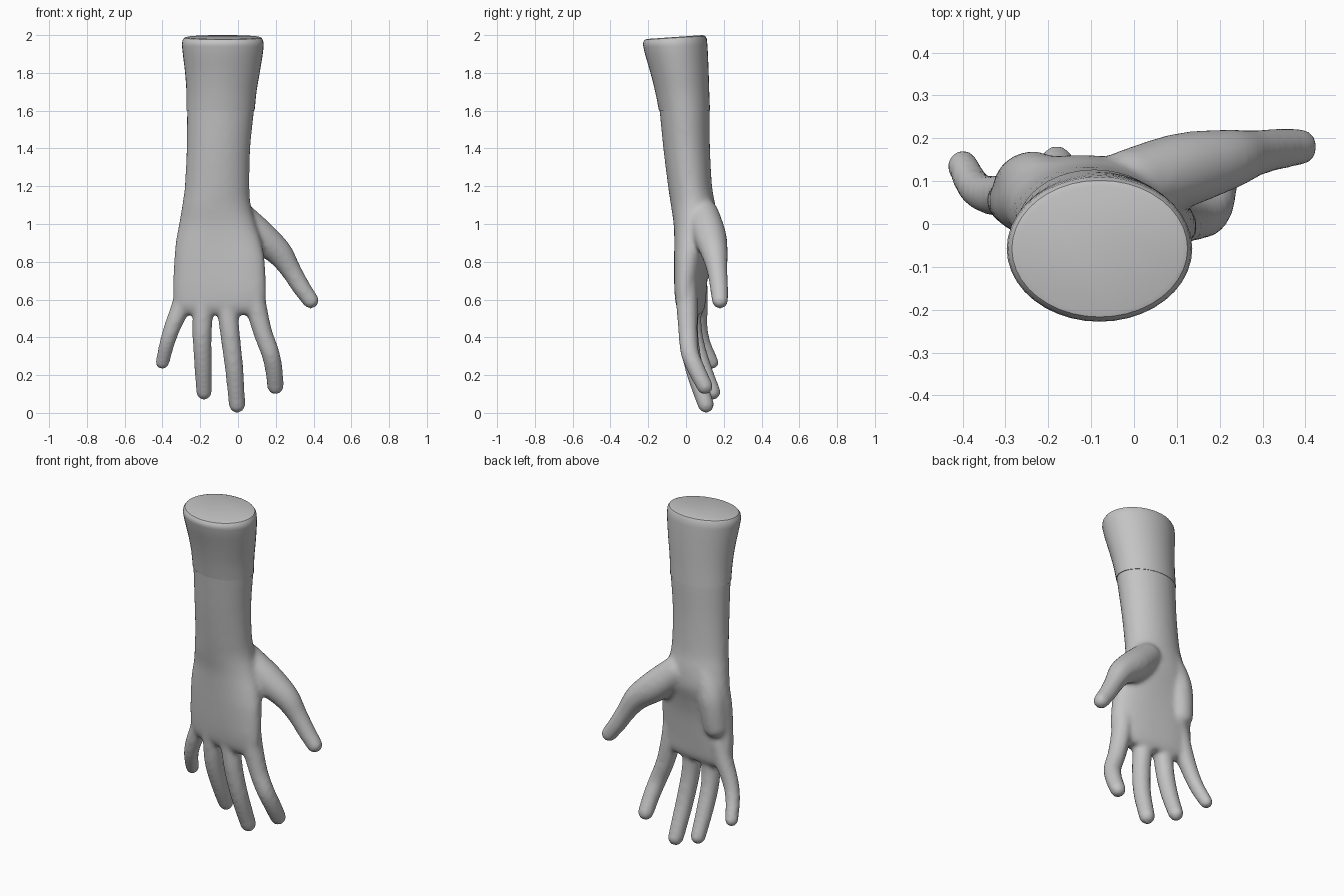
import bpy, bmesh, math
from mathutils import Vector

if "Cube" in bpy.data.objects:
    bpy.data.objects.remove(bpy.data.objects["Cube"])

skin = bpy.data.materials.new("plain grey")
skin.diffuse_color = (0.55, 0.55, 0.55, 1)
skin.use_nodes = True
skin.node_tree.nodes["Principled BSDF"].inputs["Base Color"].default_value = skin.diffuse_color


def spline(rows, steps):
    """Catmull-Rom through rows of numbers."""
    out = []
    for i in range(len(rows) - 1):
        p = [rows[max(i - 1, 0)], rows[i], rows[i + 1], rows[min(i + 2, len(rows) - 1)]]
        for s in range(steps):
            t = s / steps
            out.append([b + 0.5 * t * (c - a + t * (2 * a - 5 * b + 4 * c - d + t * (3 * (b - c) + d - a)))
                        for a, b, c, d in zip(*p)])
    return out + [list(rows[-1])]


def loft(bm, rings):
    """Closed skin over a list of rings of points."""
    vs = [[bm.verts.new(p) for p in r] for r in rings]
    n = len(vs[0])
    for a, b in zip(vs, vs[1:]):
        for i in range(n):
            bm.faces.new((a[i], a[(i + 1) % n], b[(i + 1) % n], b[i]))
    bm.faces.new(vs[0][::-1])
    bm.faces.new(vs[-1])


def tube(bm, rows, n=20):
    """Round-ended tube along (x, y, z, radius) rows."""
    pts = spline(rows, 6)
    pos = [Vector(p[:3]) for p in pts]
    rad = [p[3] for p in pts]
    last = len(pos) - 1
    tan = [(pos[min(i + 1, last)] - pos[max(i - 1, 0)]).normalized() for i in range(last + 1)]
    caps = [math.radians(a) for a in (85, 68, 50, 33, 16)]
    st = [(pos[0] - tan[0] * rad[0] * math.sin(a), tan[0], rad[0] * math.cos(a)) for a in caps]
    st += list(zip(pos, tan, rad))
    st += [(pos[-1] + tan[-1] * rad[-1] * math.sin(a), tan[-1], rad[-1] * math.cos(a)) for a in caps[::-1]]
    rings = []
    for c, t, r in st:
        u = t.cross(Vector((0, 1, 0))).normalized()
        v = t.cross(u)
        rings.append([c + (u * math.cos(k) + v * math.sin(k)) * r
                      for k in (2 * math.pi * i / n for i in range(n))])
    loft(bm, rings)


def section(z, x0, x1, y0, y1, e=2, tilt=0, slope=0, n=40):
    """Super-ellipse outline at height z, tilted across the hand."""
    ring = []
    for i in range(n):
        a = 2 * math.pi * i / n
        c, s = math.cos(a), math.sin(a)
        dx = math.copysign(abs(c) ** (2 / e), c) * (x1 - x0) / 2
        y = (y0 + y1) / 2 + math.copysign(abs(s) ** (2 / e), s) * (y1 - y0) / 2 - tilt * dx
        ring.append(((x0 + x1) / 2 + dx, y, z + slope * y))
    return ring


def finish(bm, name):
    bmesh.ops.recalc_face_normals(bm, faces=bm.faces)
    me = bpy.data.meshes.new(name)
    bm.to_mesh(me)
    bm.free()
    me.materials.append(skin)
    ob = bpy.data.objects.new(name, me)
    bpy.context.collection.objects.link(ob)
    bpy.ops.object.select_all(action='DESELECT')
    ob.select_set(True)
    bpy.context.view_layer.objects.active = ob
    return ob


# Wrist and palm: z, x range, y range, squareness, tilt
bm = bmesh.new()
palm = [(0.52, -0.30, 0.11, -0.015, 0.07, 2.3, 0.13),
        (0.56, -0.335, 0.14, -0.04, 0.09, 2.4, 0.13),
        (0.65, -0.345, 0.147, -0.052, 0.10, 2.4, 0.13),
        (0.80, -0.338, 0.142, -0.058, 0.115, 2.4, 0.10),
        (0.90, -0.33, 0.125, -0.06, 0.135, 2.3, 0.07),
        (1.00, -0.312, 0.095, -0.065, 0.16, 2.2, 0.04),
        (1.10, -0.295, 0.068, -0.08, 0.155, 2.1, 0),
        (1.20, -0.282, 0.06, -0.095, 0.138, 2, 0),
        (1.40, -0.272, 0.065, -0.12, 0.127, 2, 0),
        (1.60, -0.27, 0.085, -0.14, 0.125, 2, 0),
        (1.68, -0.27, 0.09, -0.15, 0.12, 2, 0)]
loft(bm, [section(*r) for r in spline(palm, 5)])

# Fingers, thumb and heel of the palm
tube(bm, [(-.27, .06, .68, .055), (-.30, .065, .57, .052), (-.345, .07, .46, .045),
          (-.375, .09, .37, .041), (-.40, .137, .267, .037)])
tube(bm, [(-.18, .02, .68, .06), (-.185, .025, .55, .055), (-.19, .04, .40, .051),
          (-.185, .085, .25, .047), (-.18, .142, .11, .042)])
tube(bm, [(-.055, .01, .68, .06), (-.055, .01, .55, .056), (-.04, .015, .40, .052),
          (-.02, .045, .23, .049), (-.005, .105, .043, .044)])
tube(bm, [(.08, .0, .68, .06), (.095, .005, .57, .057), (.13, .01, .43, .051),
          (.17, .02, .32, .049), (.19, .055, .23, .047), (.198, .10, .14, .044)])
tube(bm, [(-.01, .09, 1.05, .085), (.11, .125, .94, .088), (.215, .15, .85, .072),
          (.28, .165, .755, .055), (.335, .175, .665, .049), (.385, .18, .595, .044)])
tube(bm, [(-.18, .07, 1.10, .075), (-.235, .09, .95, .08), (-.26, .085, .78, .07)])
hand = finish(bm, "hand")
rm = hand.modifiers.new("blend", 'REMESH')
rm.mode = 'VOXEL'
rm.voxel_size = 0.012
sm = hand.modifiers.new("soften", 'SMOOTH')
sm.factor = 0.5
sm.iterations = 10
for m in ("blend", "soften"):
    bpy.ops.object.modifier_apply(modifier=m)
if not hand.data.materials:
    hand.data.materials.append(skin)
bpy.ops.object.shade_smooth()

# Flared forearm end with a rounded rim and slanted flat cap
bm = bmesh.new()
arm = [(1.60, -0.273, 0.088, -0.143, 0.127), (1.70, -0.273, 0.098, -0.163, 0.123),
       (1.80, -0.28, 0.115, -0.188, 0.12), (1.90, -0.292, 0.131, -0.217, 0.116),
       (1.95, -0.297, 0.136, -0.228, 0.113)]
rings = [section(*r) for r in spline(arm, 3)]
rings += [section(1.975, -0.294, 0.133, -0.226, 0.11, slope=.05),
          section(1.989, -0.285, 0.125, -0.217, 0.102, slope=.06),
          section(1.994, -0.27, 0.113, -0.205, 0.088, slope=.07)]
loft(bm, rings)
finish(bm, "forearm_end")
bpy.ops.object.shade_smooth_by_angle(angle=math.radians(35))
